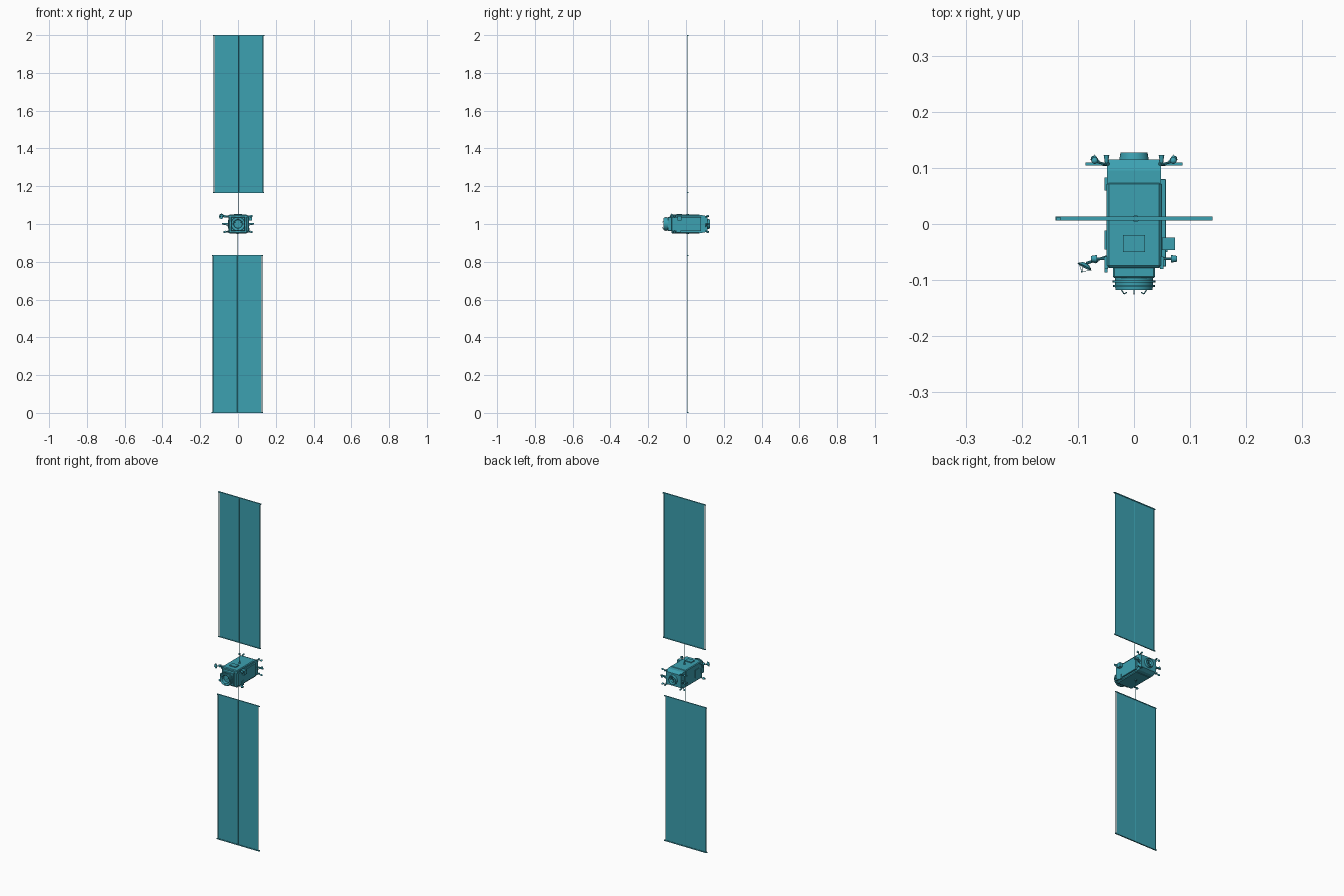
import bpy, bmesh, math
from mathutils import Vector

if "Cube" in bpy.data.objects:
    bpy.data.objects.remove(bpy.data.objects["Cube"])

teal = bpy.data.materials.new("teal")
teal.diffuse_color = (.045, .356, .44, 1)
teal.use_nodes = True
teal.node_tree.nodes["Principled BSDF"].inputs["Base Color"].default_value = teal.diffuse_color


def finish(name, bm, smooth=False, mat=teal):
    bmesh.ops.recalc_face_normals(bm, faces=bm.faces)
    me = bpy.data.meshes.new(name)
    bm.to_mesh(me)
    bm.free()
    me.materials.append(mat)
    ob = bpy.data.objects.new(name, me)
    bpy.context.collection.objects.link(ob)
    if smooth:
        bpy.ops.object.select_all(action='DESELECT')
        ob.select_set(True)
        bpy.context.view_layer.objects.active = ob
        bpy.ops.object.shade_smooth_by_angle(angle=math.radians(35))
    return ob


def box(name, x, y, z, bevel=0):
    """Box from (min, max) ranges."""
    bm = bmesh.new()
    bmesh.ops.create_cube(bm, size=1)
    for v in bm.verts:
        v.co = Vector([(r[0] + r[1]) / 2 + c * (r[1] - r[0]) for r, c in zip((x, y, z), v.co)])
    if bevel:
        bmesh.ops.bevel(bm, geom=bm.edges[:], offset=bevel, segments=1, affect='EDGES')
    return finish(name, bm)


def rod(name, a, b, r, r2=None, n=8):
    """Cylinder or cone between two points."""
    a, b = Vector(a), Vector(b)
    bm = bmesh.new()
    bmesh.ops.create_cone(bm, cap_ends=True, segments=n, radius1=r,
                          radius2=r if r2 is None else r2, depth=(b - a).length)
    q = (b - a).to_track_quat('Z', 'Y')
    for v in bm.verts:
        v.co = q @ v.co + (a + b) / 2
    return finish(name, bm, True)


def ball(name, c, r):
    bm = bmesh.new()
    bmesh.ops.create_uvsphere(bm, u_segments=12, v_segments=8, radius=r)
    bmesh.ops.translate(bm, verts=bm.verts, vec=c)
    return finish(name, bm, True)


def lathe(name, prof, c, d, n=32):
    """Revolve (radius, distance) profile around direction d from point c."""
    c, q = Vector(c), Vector(d).to_track_quat('Z', 'Y')
    bm = bmesh.new()
    rings = []
    for r, h in prof:
        rings.append([bm.verts.new(c + q @ Vector((r * math.cos(2 * math.pi * i / n),
                                                   r * math.sin(2 * math.pi * i / n), h)))
                      for i in range(n)])
    for r0, r1 in zip(rings, rings[1:]):
        for i in range(n):
            j = (i + 1) % n
            bm.faces.new((r0[i], r0[j], r1[j], r1[i]))
    bmesh.ops.remove_doubles(bm, verts=bm.verts, dist=1e-6)
    return finish(name, bm, True)


# main bus with its tapered tail, forward collar and side equipment panels
box("main_body", (-.049, .049), (-.078, .075), (.951, 1.049), .004)
bm = bmesh.new()
tail = [[bm.verts.new((sx * .048, y, 1 + sz * h)) for sx, sz in ((-1, -1), (1, -1), (1, 1), (-1, 1))]
        for y, h in ((.07, .047), (.095, .046), (.115, .036))]
for a, b in zip(tail, tail[1:]):
    for i in range(4):
        bm.faces.new((a[i], a[(i + 1) % 4], b[(i + 1) % 4], b[i]))
bm.faces.new(tail[0])
bm.faces.new(tail[-1])
finish("tail_section", bm)
box("right_radiator", (.046, .057), (-.076, .08), (.962, 1.036), .001)
box("front_bulkhead", (-.037, .037), (-.096, -.076), (.963, 1.037), .002)
for y0, y1, z0, z1 in ((.06, .083, .985, 1.015), (-.045, -.012, .975, 1.02), (-.086, -.065, .98, 1.01)):
    box("left_equipment_box", (-.053, -.047), (y0, y1), (z0, z1))
box("sensor_box", (.05, .073), (-.046, -.024), (1.018, 1.042))
box("lower_sensor_box", (.05, .06), (-.05, -.03), (.955, .98))
box("top_equipment_box", (-.02, .02), (-.05, -.02), (1.046, 1.054))

# docking port at the front, with open throat and capture hooks
lathe("docking_port", [(0, .004), (.021, .004), (.023, .02), (.029, .024), (.033, .024), (.034, .012),
                       (.034, .01), (.038, .01), (.038, .007), (.034, .007), (.034, 0), (0, 0)],
      (0, -.094, 1), (0, -1, 0), 40)
lathe("docking_collar", [(.032, 0), (.037, 0), (.037, .003), (.032, .003), (.032, 0)],
      (0, -.109, 1), (0, -1, 0), 40)
for k in range(3):
    a = math.radians(30 + 120 * k)

    def at(r, y):
        return (r * math.cos(a), y, 1 + r * math.sin(a))
    rod("capture_hook", at(.027, -.115), at(.021, -.1245), .001)
    rod("capture_hook_tip", at(.021, -.1245), at(.015, -.122), .001)

# main engine ring at the rear
lathe("engine_ring", [(0, .004), (.014, .004), (.021, .013), (.024, .013), (.0265, 0), (0, 0)],
      (0, .114, 1), (0, 1, 0))
lathe("main_nozzle", [(.004, 0), (.007, .003), (.011, .01), (.01, .01), (.004, .002)],
      (0, .116, 1), (0, 1, 0), 24)

# thrusters: rear outriggers, rear corners, front pods
for s in (-1, 1):
    box("rear_outrigger", sorted((s * .046, s * .086)), (.104, .110), (.997, 1.004))
    rod("outrigger_brace", (s * .047, .105, .985), (s * .07, .107, 1), .002)
    rod("outrigger_thruster", (s * .062, .108, 1), (s * .074, .119, 1), .003, .006, 12)
    ball("outrigger_thruster_head", (s * .071, .116, 1), .006)
    for t in (-1, 1):
        z = 1 + t * .042
        rod("corner_thruster_arm", (s * .043, .1, 1 + t * .036), (s * .049, .112, z), .003)
        rod("corner_thruster", (s * .049, .11, z), (s * .049, .123, z), .003, .005, 12)
        rod("side_thruster_arm", (s * .045, .105, 1 + t * .034), (s * .068, .111, z), .002)
        ball("side_thruster", (s * .07, .113, z), .006)
        rod("front_thruster_arm", (s * .045, -.062, z), (s * .066, -.062, z), .0025)
        rod("front_thruster", (s * .066, -.062, z), (s * .077, -.062, z), .007, .005, 12)
    box("front_thruster_mount", sorted((s * .046, s * .053)), (-.08, -.058), (1.036, 1.046))

# steerable dish on the left front
hub = Vector((-.085, -.07, 1.04))
d = Vector((-.45, -.85, .1)).normalized()
rod("dish_arm", (-.048, -.058, 1.036), hub, .0025)
ball("dish_gimbal", (-.069, -.064, 1.039), .006)
lathe("dish", [(0, 0), (.006, .001), (.011, .004), (.014, .007), (.0135, .0075), (.0105, .005),
               (.006, .002), (0, .001)], hub, d, 24)
feed = hub + d * .017
u = d.orthogonal().normalized()
w = d.cross(u)
for k in range(3):
    a = 2 * math.pi * k / 3
    rod("dish_strut", hub + d * .007 + (u * math.cos(a) + w * math.sin(a)) * .0135, feed, .0005, n=6)
ball("dish_feed", feed, .0016)

# two solar wings; the lower one is the upper turned half round about y
Y = .0095
for s, wing in ((1, "upper"), (-1, "lower")):
    def X(*v):
        return sorted(s * e for e in v)

    def Z(*v):
        return sorted(1 + s * e for e in v)
    box(wing + "_blanket_a", X(-.1235, .0014), (Y - .001, Y + .001), Z(.166, .998))
    box(wing + "_blanket_b", X(.0046, .1335), (Y - .001, Y + .001), Z(.166, .998))
    box(wing + "_inner_bar", X(-.1315, .1385), (Y - .003, Y + .003), Z(.165, .169))
    box(wing + "_outer_bar", X(-.1315, .14), (Y - .0035, Y + .0035), Z(.995, 1))
    for x in (-.1302, .1372):
        rod(wing + "_edge_rod", (s * x, Y, 1 + s * .166), (s * x, Y, 1 + s * .998), .0012, n=6)
    rod(wing + "_mast", (s * .003, Y, 1 + s * .04), (s * .003, Y, 1 + s * .998), .0013)
    rod(wing + "_drive_base", (s * .003, Y, 1 + s * .045), (s * .003, Y, 1 + s * .054), .006, n=20)
